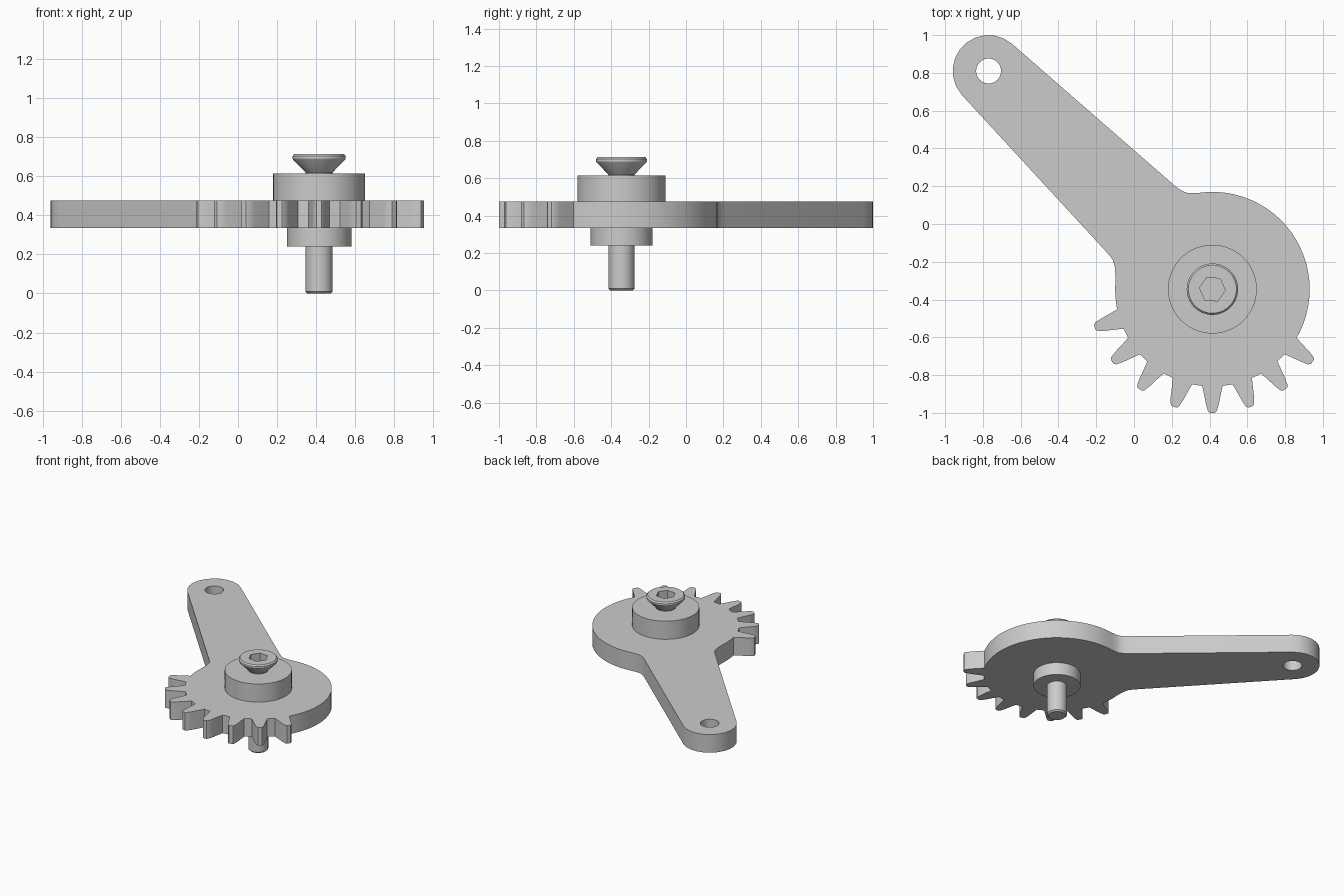
import bpy, bmesh
from math import cos, sin, radians, pi

cube = bpy.data.objects.get("Cube")
if cube:
    bpy.data.objects.remove(cube, do_unlink=True)

steel = bpy.data.materials.new("plain_grey")
steel.use_nodes = True
GREY = (0.6, 0.6, 0.6, 1)
steel.diffuse_color = GREY
steel.node_tree.nodes["Principled BSDF"].inputs["Base Color"].default_value = GREY

HUB = (0.415, -0.345)
ARM_END = (-0.77, 0.81)
Z0, Z1 = 0.335, 0.475          # plate underside and top
BODY_R = 0.515


def polar(centre, r, degrees):
    a = radians(degrees)
    return (centre[0] + r * cos(a), centre[1] + r * sin(a))


def arc(centre, r, start, end, steps):
    return [polar(centre, r, start + (end - start) * i / steps) for i in range(steps + 1)]


def finish(name, bm):
    bmesh.ops.recalc_face_normals(bm, faces=bm.faces)
    mesh = bpy.data.meshes.new(name)
    bm.to_mesh(mesh)
    bm.free()
    obj = bpy.data.objects.new(name, mesh)
    bpy.context.collection.objects.link(obj)
    mesh.materials.append(steel)
    return obj


def smooth(obj):
    obj.data.shade_smooth()
    obj.data.set_sharp_from_angle(angle=radians(30))


def prism(name, outline, low, high):
    bm = bmesh.new()
    face = bm.faces.new([bm.verts.new((x, y, low)) for x, y in outline])
    out = bmesh.ops.extrude_face_region(bm, geom=[face])
    top = [v for v in out["geom"] if isinstance(v, bmesh.types.BMVert)]
    bmesh.ops.translate(bm, verts=top, vec=(0, 0, high - low))
    return finish(name, bm)


def turned(name, profile, segments=64):
    """Stack of circles (radius, z) around the hub axis, capped at both ends."""
    bm = bmesh.new()
    rings = [[bm.verts.new((*polar(HUB, r, 360 * i / segments), z)) for i in range(segments)]
             for r, z in profile]
    for a, b in zip(rings, rings[1:]):
        for i in range(segments):
            j = (i + 1) % segments
            bm.faces.new((a[i], a[j], b[j], b[i]))
    bm.faces.new(rings[0])
    bm.faces.new(rings[-1])
    return finish(name, bm)


def cut(obj, cutter):
    cutter.hide_render = True
    mod = obj.modifiers.new("cut", 'BOOLEAN')
    mod.operation, mod.solver, mod.object = 'DIFFERENCE', 'EXACT', cutter
    bpy.context.view_layer.objects.active = obj
    bpy.ops.object.modifier_apply(modifier=mod.name)
    bpy.data.objects.remove(cutter, do_unlink=True)


# Lever plate outline: arm end, lower fillet, teeth, round body, upper fillet
outline = arc(ARM_END, 0.19, 49, 222.5, 11)
outline += [(-0.135, -0.16), (-0.112, -0.19), (-0.102, -0.225), (-0.098, -0.275)]
outline += arc(HUB, BODY_R, 175, 189, 3)
tooth = [(BODY_R, 6), (0.56, 4.5), (0.61, 3.2), (0.645, 2.1), (0.655, 1.2)]
for k in range(8):
    mid = 198 + 18 * k
    outline += [polar(HUB, r, mid - half) for r, half in tooth]
    outline += [polar(HUB, r, mid + half) for r, half in reversed(tooth)]
outline += arc(HUB, BODY_R, 334, 458, 24)
outline += [(0.29, 0.163), (0.265, 0.17), (0.235, 0.187), (0.205, 0.212)]
plate = prism("lever_plate", outline, Z0, Z1)
cut(plate, prism("hole_cutter", arc(ARM_END, 0.066, 0, 348.75, 31), Z0 - 0.1, Z1 + 0.1))
smooth(plate)

# Collars above and below the plate
smooth(turned("upper_collar", [(0.235, Z1), (0.235, 0.615)]))
smooth(turned("lower_collar", [(0.165, 0.24), (0.165, Z0)]))

# Countersunk screw with a hexagonal socket
screw = turned("screw", [(0.06, 0), (0.07, 0.01), (0.07, 0.62), (0.133, 0.685),
                         (0.136, 0.69), (0.136, 0.703), (0.127, 0.713)])
cut(screw, prism("socket_cutter", arc(HUB, 0.069, -6, 294, 5), 0.64, 0.8))
smooth(screw)
